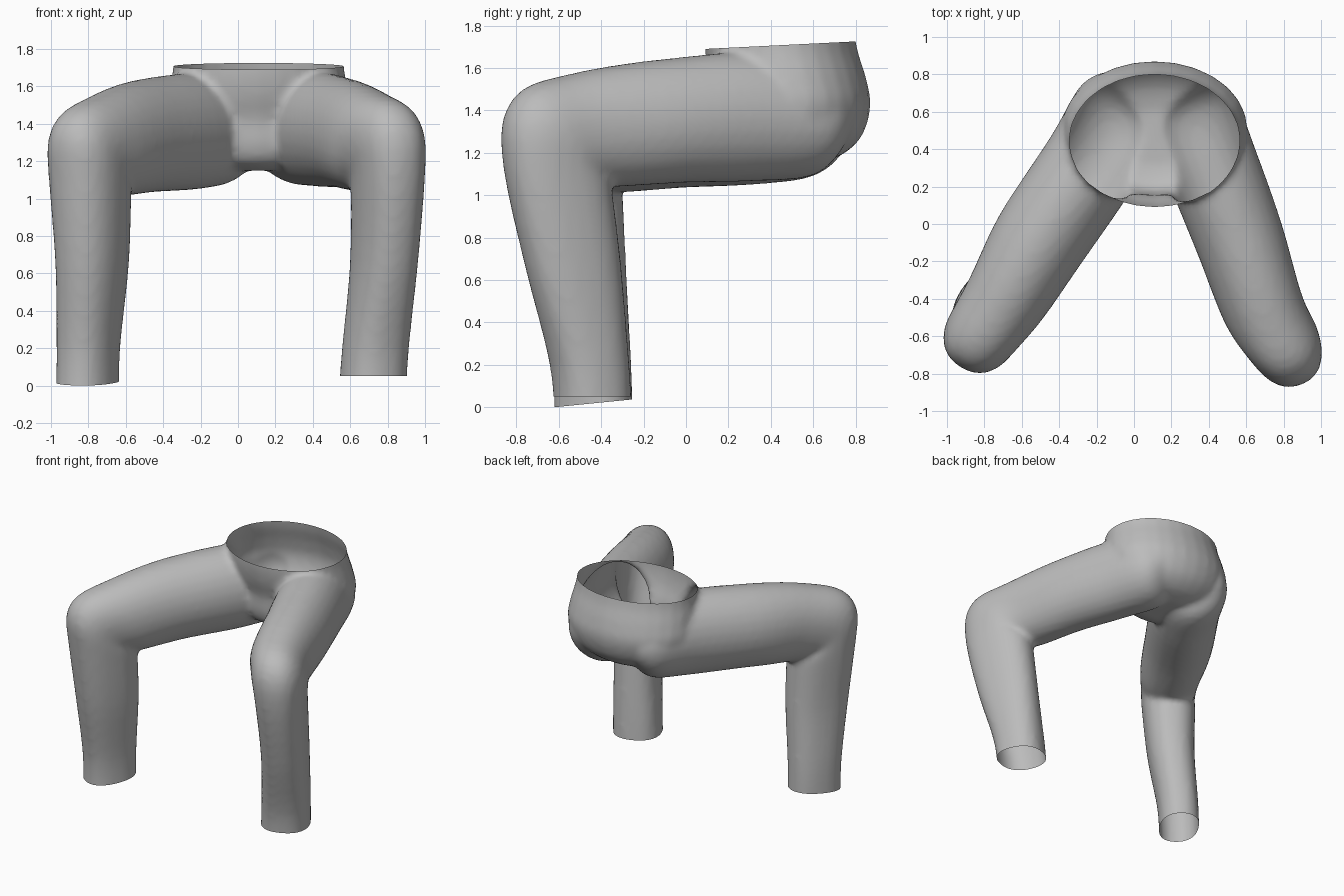
import bpy, bmesh, math
from mathutils import Vector

if "Cube" in bpy.data.objects:
    bpy.data.objects.remove(bpy.data.objects["Cube"], do_unlink=True)

SIDES = 28
UP = Vector((0, 0, 1))


def smooth_rows(rows, steps=5):
    """Catmull-Rom interpolation through rows of numbers."""
    padded = [rows[0]] + rows + [rows[-1]]
    out = []
    for a, b, c, d in zip(padded, padded[1:], padded[2:], padded[3:]):
        for k in range(steps):
            t = k / steps
            out.append([q + (r - p) * t / 2
                        + (2 * p - 5 * q + 4 * r - s) * t * t / 2
                        + (3 * (q - r) + s - p) * t ** 3 / 2
                        for p, q, r, s in zip(a, b, c, d)])
    return out + [rows[-1]]


def boxy(value, power):
    return math.copysign(abs(value) ** power, value)


def loft(bm, rings):
    """Closed tube through (centre, axis_u, axis_v, roundness) sections."""
    angles = [math.tau * i / SIDES for i in range(SIDES)]
    loops = [[bm.verts.new(centre + u * boxy(math.cos(a), power) + v * boxy(math.sin(a), power))
              for a in angles] for centre, u, v, power in rings]
    for low, high in zip(loops, loops[1:]):
        for i in range(SIDES):
            j = (i + 1) % SIDES
            bm.faces.new((low[i], low[j], high[j], high[i]))
    bm.faces.new(loops[0][::-1])
    bm.faces.new(loops[-1])


def leg(bm, heading, rows):
    """Rows: x, y, z, pitch in degrees, half depth, half width."""
    forward = Vector((*heading, 0)).normalized()
    side = forward.cross(UP)
    rings = []
    for x, y, z, pitch, depth, width in smooth_rows(rows):
        p = math.radians(pitch)
        u = UP * math.cos(p) + forward * math.sin(p)
        # Shins are a little squarer than thighs
        rings.append((Vector((x, y, z)), u * depth, side * width, 1 - .14 * math.sin(p)))
    loft(bm, rings)


def cut(bm, point, normal, inside):
    """Trim the cloth beyond a plane, leaving an open hem."""
    faces = [f for f in bm.faces if inside(f.calc_center_median())]
    verts = {v for f in faces for v in f.verts}
    edges = {e for f in faces for e in f.edges}
    bmesh.ops.bisect_plane(bm, geom=list(verts) + list(edges) + faces, dist=1e-5,
                           plane_co=point, plane_no=normal, clear_outer=True)


body = bmesh.new()

# Hips: x centre is shared; rows are y, z, half width, half depth
hip_rows = [[.44, 1.82, .45, .345], [.45, 1.68, .46, .36], [.48, 1.55, .485, .37],
            [.51, 1.42, .495, .36], [.495, 1.28, .45, .335], [.47, 1.19, .35, .265],
            [.46, 1.15, .2, .15]]
loft(body, [(Vector((.11, y, z)), Vector((w, 0, 0)), Vector((0, d, 0)), 1)
            for y, z, w, d in smooth_rows(hip_rows)])

# Left leg, seat to hem
leg(body, (.37, -.93), [
    [.27, .74, 1.37, 0, .12, .14], [.30, .60, 1.36, 0, .265, .25],
    [.42, .30, 1.37, 0, .305, .25], [.565, -.08, 1.35, 0, .295, .24],
    [.69, -.45, 1.305, 20, .285, .22], [.785, -.61, 1.25, 45, .295, .20],
    [.80, -.605, 1.08, 80, .265, .178], [.78, -.53, .65, 90, .23, .165],
    [.735, -.455, .2, 90, .185, .172], [.715, -.435, -.1, 90, .18, .175]])

# Right leg, seat to hem
leg(body, (-.53, -.85), [
    [-.05, .74, 1.37, 0, .12, .14], [-.08, .60, 1.36, 0, .265, .25],
    [-.225, .33, 1.36, 0, .31, .26], [-.50, -.08, 1.335, 0, .305, .255],
    [-.68, -.39, 1.285, 20, .29, .225], [-.795, -.555, 1.22, 45, .29, .20],
    [-.79, -.54, 1.06, 80, .25, .195], [-.78, -.50, .65, 90, .225, .172],
    [-.80, -.445, .2, 90, .192, .15], [-.805, -.435, -.1, 90, .192, .147]])

bmesh.ops.recalc_face_normals(body, faces=body.faces)
mesh = bpy.data.meshes.new("trousers")
body.to_mesh(mesh)
body.free()
trousers = bpy.data.objects.new("trousers", mesh)
bpy.context.collection.objects.link(trousers)

# Fuse hips and legs into one skin
fuse = trousers.modifiers.new("fuse", "REMESH")
fuse.mode = "VOXEL"
fuse.voxel_size = .022
relax = trousers.modifiers.new("relax", "SMOOTH")
relax.factor = .5
relax.iterations = 5
evaluated = trousers.evaluated_get(bpy.context.evaluated_depsgraph_get())
skin = bmesh.new()
skin.from_mesh(evaluated.to_mesh())
evaluated.to_mesh_clear()
trousers.modifiers.clear()

# Open the waist and both hems
cut(skin, (0, .1, 1.69), (0, -.05, 1), lambda c: c.z > 1.6)
cut(skin, (0, -.62, 0), (0, .1, -1), lambda c: c.x < 0 and c.z < .5)
cut(skin, (0, 0, .05), (0, 0, -1), lambda c: c.x > 0 and c.z < .5)
skin.to_mesh(mesh)
skin.free()

cloth = bpy.data.materials.new("grey cloth")
cloth.use_nodes = True
grey = (.5, .5, .5, 1)
cloth.diffuse_color = grey
cloth.node_tree.nodes["Principled BSDF"].inputs["Base Color"].default_value = grey
mesh.materials.clear()
mesh.materials.append(cloth)

bpy.context.view_layer.objects.active = trousers
trousers.select_set(True)
bpy.ops.object.shade_smooth_by_angle(angle=math.radians(50))
